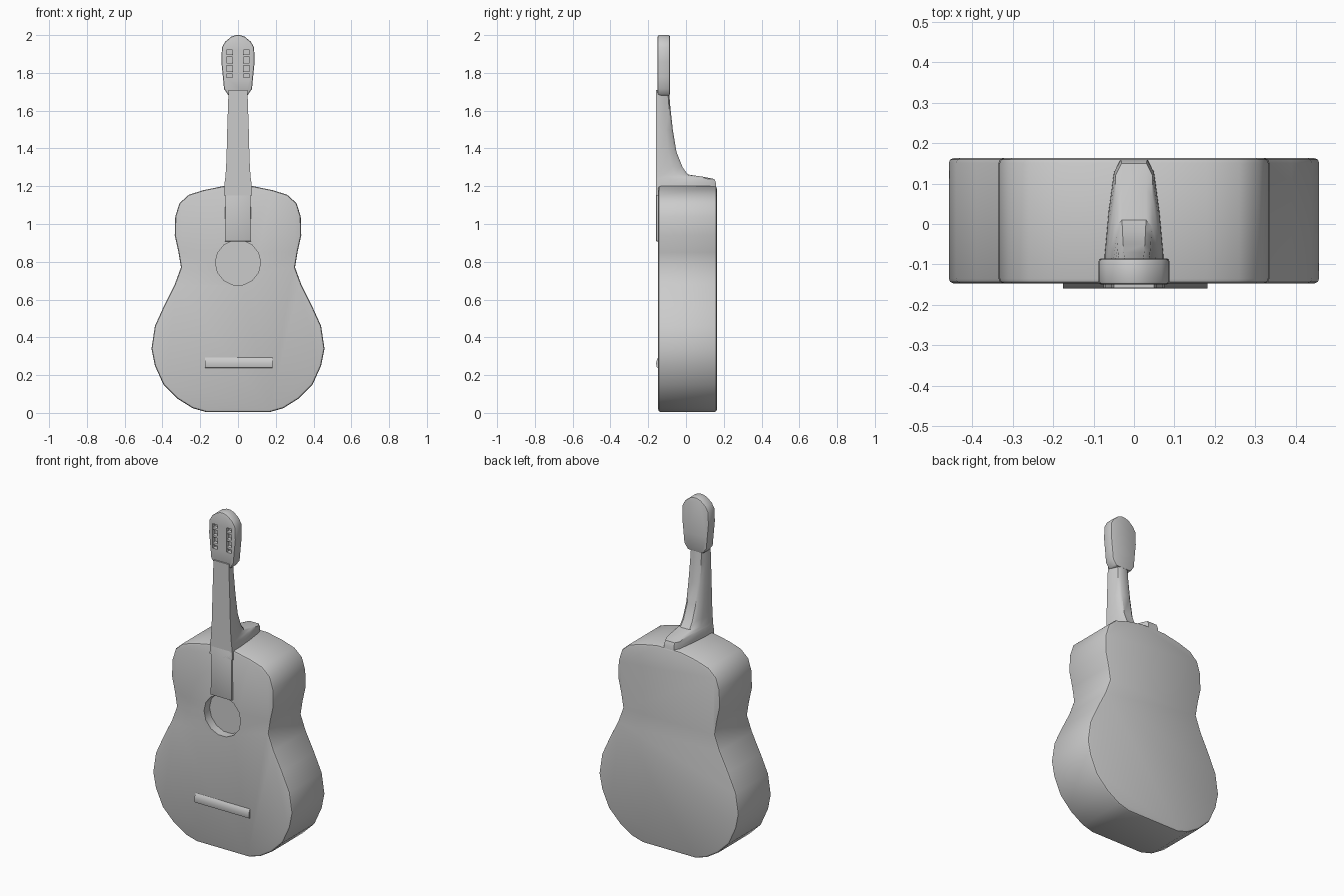
import bpy, bmesh, math

if "Cube" in bpy.data.objects:
    bpy.data.objects.remove(bpy.data.objects["Cube"])

gray = bpy.data.materials.new("plain gray")
gray.use_nodes = True
gray.diffuse_color = (0.6, 0.6, 0.6, 1)
gray.node_tree.nodes["Principled BSDF"].inputs["Base Color"].default_value = (0.6, 0.6, 0.6, 1)


def loft(name, rings):
    """Skin closed rings of points, capping both ends."""
    bm = bmesh.new()
    loops = [[bm.verts.new(p) for p in ring] for ring in rings]
    n = len(loops[0])
    for a, b in zip(loops, loops[1:]):
        for i in range(n):
            bm.faces.new((a[i], a[(i + 1) % n], b[(i + 1) % n], b[i]))
    bm.faces.new(loops[0])
    bm.faces.new(loops[-1])
    bmesh.ops.recalc_face_normals(bm, faces=bm.faces)
    mesh = bpy.data.meshes.new(name)
    bm.to_mesh(mesh)
    bm.free()
    mesh.materials.append(gray)
    obj = bpy.data.objects.new(name, mesh)
    bpy.context.collection.objects.link(obj)
    return obj


def slab(name, outline, y0, y1):
    return loft(name, [[(x, y, z) for x, z in outline] for y in (y0, y1)])


def mirrored(half):
    return half + [(-x, z) for x, z in reversed(half)]


def box(name, x0, x1, y0, y1, z0, z1):
    return slab(name, [(x0, z0), (x1, z0), (x1, z1), (x0, z1)], y0, y1)


def circle(radius, z, sides):
    return [(radius * math.cos(math.tau * i / sides),
             z + radius * math.sin(math.tau * i / sides)) for i in range(sides)]


def finish(obj, bevel=0.0, cutters=()):
    """Round the edges, cut the recesses and shade the part."""
    bpy.ops.object.select_all(action="DESELECT")
    obj.select_set(True)
    bpy.context.view_layer.objects.active = obj
    if bevel:
        mod = obj.modifiers.new("rounding", "BEVEL")
        mod.width, mod.segments, mod.angle_limit = bevel, 2, math.radians(50)
    for cutter in cutters:
        mod = obj.modifiers.new("recess", "BOOLEAN")
        mod.operation, mod.solver, mod.object = "DIFFERENCE", "EXACT", cutter
    for mod in list(obj.modifiers):
        bpy.ops.object.modifier_apply(modifier=mod.name)
    for cutter in cutters:
        bpy.data.objects.remove(cutter)
    bpy.ops.object.shade_smooth_by_angle(angle=math.radians(35))


# Waisted sound box with a shallow sound hole
body_half = [(0.17, 0.005), (0.24, 0.025), (0.32, 0.075), (0.395, 0.15), (0.44, 0.25),
             (0.458, 0.34), (0.44, 0.46), (0.39, 0.57), (0.335, 0.68), (0.302, 0.77),
             (0.315, 0.85), (0.335, 0.94), (0.332, 1.04), (0.31, 1.11), (0.26, 1.155),
             (0.18, 1.18), (0.08, 1.2)]
body = slab("body", mirrored(body_half), -0.147, 0.163)
hole = slab("hole_cutter", circle(0.12, 0.795, 14), -0.3, -0.095)
finish(body, 0.012, [hole])

# Neck, swelling backward into the heel: height, half width, back depth
neck_sections = [(1.15, 0.075, 0.16), (1.215, 0.072, 0.16), (1.238, 0.068, 0.15),
                 (1.25, 0.067, 0.09), (1.262, 0.066, 0.01), (1.3, 0.063, -0.018),
                 (1.38, 0.06, -0.05), (1.5, 0.057, -0.07), (1.62, 0.053, -0.083),
                 (1.71, 0.05, -0.09)]
section = [(1, 0), (1, 0.25), (0.86, 0.6), (0.68, 0.9), (0.45, 1)]
front = -0.158
finish(loft("neck", [[(w * u, front + (back - front) * t, z) for u, t in mirrored(section)]
                     for z, w, back in neck_sections]))

# Fingerboard running over the body to the hole
finish(slab("fingerboard", mirrored([(0.07, 0.908), (0.066, 1.2)]), -0.158, -0.14), 0.003)

# Headstock with two recessed slots and string posts
head_half = [(0.05, 1.68), (0.074, 1.715), (0.08, 1.78), (0.088, 1.86), (0.085, 1.935),
             (0.068, 1.965), (0.035, 1.992), (0.01, 2.0)]
head = slab("headstock", mirrored(head_half), -0.15, -0.085)
sides = (("left", 1), ("right", -1))
slots = [box(side + "_cutter", s * 0.046 - 0.016, s * 0.046 + 0.016, -0.3, -0.125, 1.775, 1.92)
         for side, s in sides]
finish(head, 0.008, slots)
for side, s in sides:
    for i, z in enumerate((1.8, 1.845, 1.89)):
        finish(box(f"{side}_string_post_{i + 1}", s * 0.046 - 0.018, s * 0.046 + 0.018,
                   -0.147, -0.12, z - 0.007, z + 0.007), 0.003)

# Bridge: a low wedge, highest near its lower edge
bridge_section = [(-0.14, 0.235), (-0.154, 0.24), (-0.159, 0.262), (-0.153, 0.285), (-0.14, 0.303)]
finish(loft("bridge", [[(x, y, z) for y, z in bridge_section] for x in (-0.175, 0.182)]))
